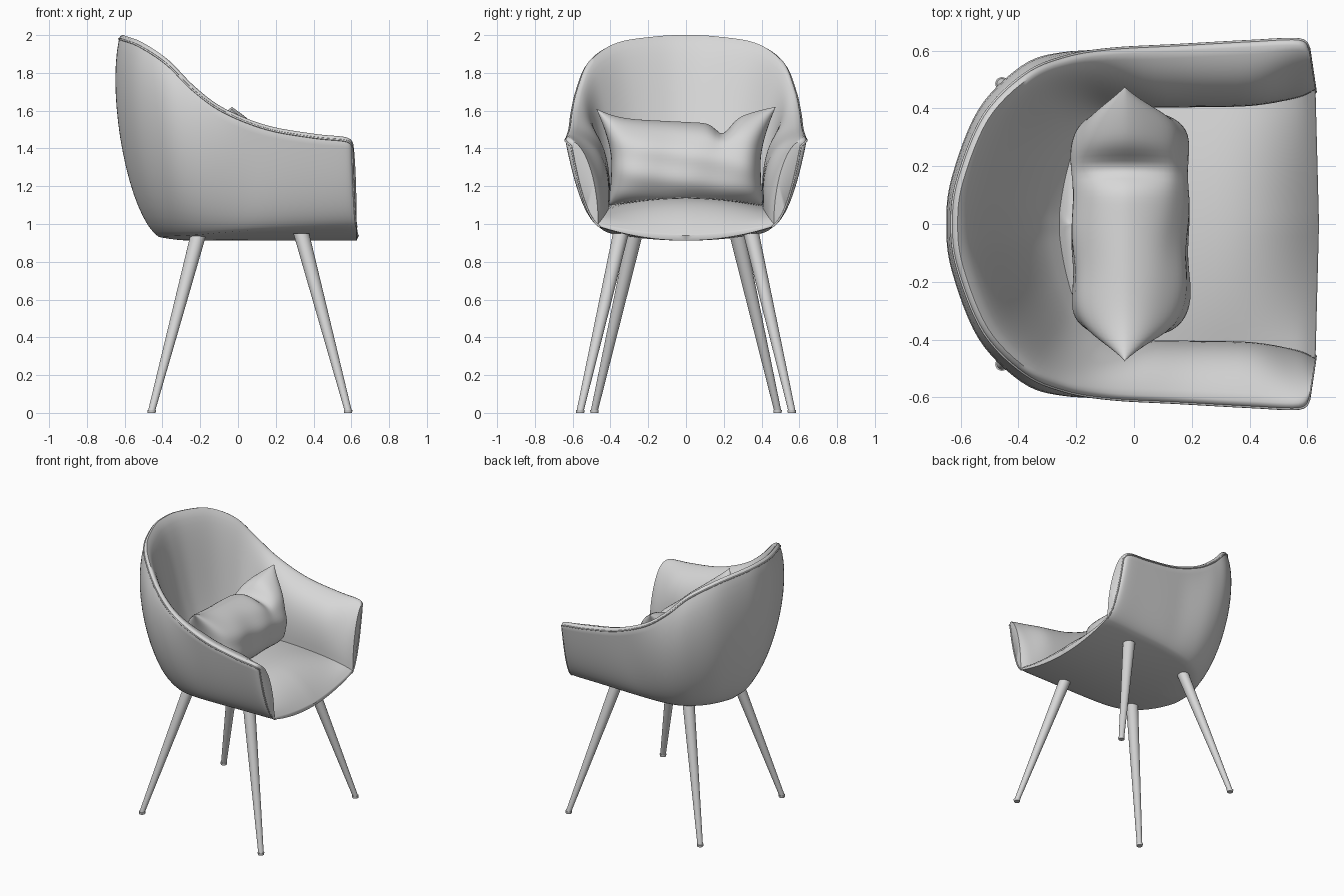
import bpy, bmesh, math
from mathutils import Vector

cube = bpy.data.objects.get("Cube")
if cube:
    bpy.data.objects.remove(cube, do_unlink=True)

# Single plain grey material
grey = bpy.data.materials.new("plain_grey")
grey.use_nodes = True
grey.diffuse_color = (0.68, 0.68, 0.68, 1)
grey.node_tree.nodes["Principled BSDF"].inputs["Base Color"].default_value = (0.68, 0.68, 0.68, 1)


def finish(name, bm, angle=40):
    bmesh.ops.remove_doubles(bm, verts=bm.verts, dist=1e-4)
    bmesh.ops.recalc_face_normals(bm, faces=bm.faces)
    mesh = bpy.data.meshes.new(name)
    bm.to_mesh(mesh)
    bm.free()
    mesh.materials.append(grey)
    ob = bpy.data.objects.new(name, mesh)
    bpy.context.collection.objects.link(ob)
    bpy.ops.object.select_all(action='DESELECT')
    ob.select_set(True)
    bpy.context.view_layer.objects.active = ob
    bpy.ops.object.shade_smooth_by_angle(angle=math.radians(angle))
    return ob


def catmull(keys, steps):
    out = []
    for i in range(len(keys) - 1):
        p0, p1 = keys[max(i - 1, 0)], keys[i]
        p2, p3 = keys[i + 1], keys[min(i + 2, len(keys) - 1)]
        for s in range(steps):
            t = s / steps
            out.append([0.5 * (2 * b + (c - a) * t + (2 * a - 5 * b + 4 * c - d) * t * t
                               + (3 * b - a - 3 * c + d) * t ** 3)
                        for a, b, c, d in zip(p0, p1, p2, p3)])
    out.append(list(keys[-1]))
    return out


def bez(a, b, c, d, t):
    s = 1 - t
    return s ** 3 * a + 3 * s * s * t * b + 3 * s * t * t * c + t ** 3 * d


def lerp_hz(a, b, h, z):
    """Point between a and b with separate horizontal and vertical fractions."""
    return Vector((a.x + (b.x - a.x) * h, a.y + (b.y - a.y) * h, a.z + (b.z - a.z) * z))


def ramp(x, a, b):
    t = max(0.0, min(1.0, (x - a) / (b - a)))
    return t * t * (3 - 2 * t)


def seat_height(x):
    """Height of the padded seat along its centre line."""
    f = max(0.0, min(1.0, (0.64 - x) / 0.4))
    return 0.94 + 0.2 * (1 - (1 - f) ** 2.6)


# Half shell stations, front of arm to middle of back:
# rim xyz, outer base xyz, seat edge xyz, centre line x
half = [
    (.605, .608, 1.432, .628, .455, .985, .628, .465, 1.00, .640),
    (.570, .638, 1.460, .570, .455, .982, .560, .435, 1.04, .580),
    (.400, .632, 1.478, .400, .45, .978, .400, .410, 1.08, .420),
    (.150, .618, 1.523, .120, .44, .968, .150, .405, 1.10, .150),
    (-.08, .605, 1.615, -.08, .415, .955, -.05, .400, 1.10, -.03),
    (-.24, .578, 1.730, -.20, .37, .944, -.14, .370, 1.10, -.12),
    (-.38, .517, 1.868, -.30, .29, .938, -.20, .280, 1.10, -.17),
    (-.52, .375, 1.960, -.37, .19, .935, -.235, .17, 1.10, -.20),
    (-.61, .155, 1.994, -.415, .07, .932, -.255, .06, 1.10, -.21),
    (-.63, .000, 2.000, -.42, .00, .932, -.258, .00, 1.10, -.22),
]
mirrored = [tuple(-v if i in (1, 4, 7) else v for i, v in enumerate(k)) for k in half[-2::-1]]
stations = catmull(half + mirrored, 6)

# Upholstered bucket: underside, outer wall, rolled rim, padded inner wall and seat in one loft
NB, NW = 10, 16
sections, seam = [], []
for s in stations:
    rim, base, edge = Vector(s[0:3]), Vector(s[3:6]), Vector(s[6:9])
    k = ramp(-rim.x, -0.1, 0.38)          # 0 on the arms, 1 on the back
    f = ramp(rim.x, 0.4, 0.6)             # 1 at the front edge of the arms
    under, top = Vector((s[9] - 0.012, 0, 0.912)), Vector((s[9], 0, seat_height(s[9])))
    inward = Vector((edge.x - rim.x, edge.y - rim.y, 0)).normalized()
    welt = rim - Vector((0, 0, 0.02))
    crest = rim + inward * 0.02
    pts = []
    for i in range(NB):
        w = i / NB
        pts.append(Vector((under.x + (base.x - under.x) * w, base.y * w,
                           under.z + (base.z - under.z) * w * w)))
    bulge = .8 + .52 * k + .12 * k * abs(rim.y) / .6
    c1, c2 = lerp_hz(base, welt, .5 + .25 * k, .1), lerp_hz(base, welt, bulge, .6 + .1 * k)
    pts += [bez(base, c1, c2, welt, i / NW) for i in range(NW + 1)]
    seam.append(welt)
    pts.append(rim + inward * 0.006 - Vector((0, 0, 0.005)))
    c1 = lerp_hz(crest, edge, .7 - .4 * k - .2 * f, .08)
    c2 = lerp_hz(crest, edge, 1.08 - .63 * k - .08 * f, .35 + .45 * k + .15 * f)
    pts += [bez(crest, c1, c2, edge, i / NW) for i in range(NW + 1)]
    for i in range(1, NB + 1):
        w = 1 - i / NB
        pts.append(Vector((top.x + (edge.x - top.x) * w, edge.y * w,
                           top.z + (edge.z - top.z) * w * w)))
    sections.append(pts)

bm = bmesh.new()
rows = [[bm.verts.new(p) for p in pts] for pts in sections]
n = len(rows[0])
for a, b in zip(rows, rows[1:]):
    for i in range(n - 1):
        bm.faces.new((a[i], a[i + 1], b[i + 1], b[i]))
for row in (rows[0], rows[-1]):                      # thin front edge
    m = n // 2
    for i in range(m - 1):
        bm.faces.new((row[i], row[i + 1], row[n - 2 - i], row[n - 1 - i]))
    bm.faces.new((row[m - 1], row[m], row[m + 1]))
finish("seat_shell", bm, 60)

# Piping down both front edges and round the rim
path = sections[0][NB:NB + NW] + seam + sections[-1][NB:NB + NW][::-1]
curve = bpy.data.curves.new("rim_piping", 'CURVE')
curve.dimensions = '3D'
curve.bevel_depth = 0.005
curve.bevel_resolution = 2
spline = curve.splines.new('POLY')
spline.points.add(len(path) - 1)
for p, co in zip(spline.points, path):
    p.co = (*co, 1)
curve.materials.append(grey)
bpy.context.collection.objects.link(bpy.data.objects.new("rim_piping", curve))

# Cushion with pulled upper corners and a dent in its top edge
bm = bmesh.new()
NU, NV = 56, 32
for side in (1, -1):
    grid = []
    for j in range(NV + 1):
        v = -math.cos(math.pi * j / NV)
        line = []
        for i in range(NU + 1):
            u = -math.cos(math.pi * i / NU)
            up = max(v, 0) ** 2
            thick = 0.2 * max(0, 1 - abs(u) ** 9) ** .5 * max(0, 1 - abs(v) ** 2.5) ** .6
            thick *= 1 + .04 * math.sin(6 * u + 4 * v) * math.sin(5 * v - 3 * u + side)
            y = u * (0.41 - 0.015 * (1 - v * v) + 0.065 * up * abs(u) ** 6)
            peak = 0.05 * max(0, -u) ** 8 + 0.1 * max(0, (u - .45) / .55) - 0.02 * u
            dent = 0.055 * math.exp(-((u - .48) / .13) ** 2)
            z = 1.32 + 0.22 * v + up * (peak - dent)
            line.append(bm.verts.new((-0.012 - 0.02 * v + side * thick, y, z)))
        grid.append(line)
    for a, b in zip(grid, grid[1:]):
        for i in range(NU):
            bm.faces.new((a[i], a[i + 1], b[i + 1], b[i]))
finish("cushion", bm, 60)


def tapered_rod(name, a, b, r1, r2):
    bm = bmesh.new()
    rings = []
    for p, r in ((a, r1), (b, r2)):
        rings.append([bm.verts.new((p[0] + r * math.cos(t), p[1] + r * math.sin(t), p[2]))
                      for t in (2 * math.pi * i / 24 for i in range(24))])
    for i in range(24):
        k = (i + 1) % 24
        bm.faces.new((rings[0][i], rings[0][k], rings[1][k], rings[1][i]))
    bm.faces.new(rings[0])
    bm.faces.new(rings[1])
    finish(name, bm)


# Splayed legs with small foot caps
for end, foot, head in (("front", (.583, .56), (.335, .345)), ("back", (-.457, .485), (-.208, .27))):
    for side, sy in (("left", 1), ("right", -1)):
        a = (foot[0], foot[1] * sy, 0.012)
        b = (head[0], head[1] * sy, 0.95)
        tapered_rod(f"{end}_{side}_leg", a, b, 0.019, 0.042)
        tapered_rod(f"{end}_{side}_foot_cap", (a[0], a[1], 0), (a[0], a[1], 0.016), 0.021, 0.023)
